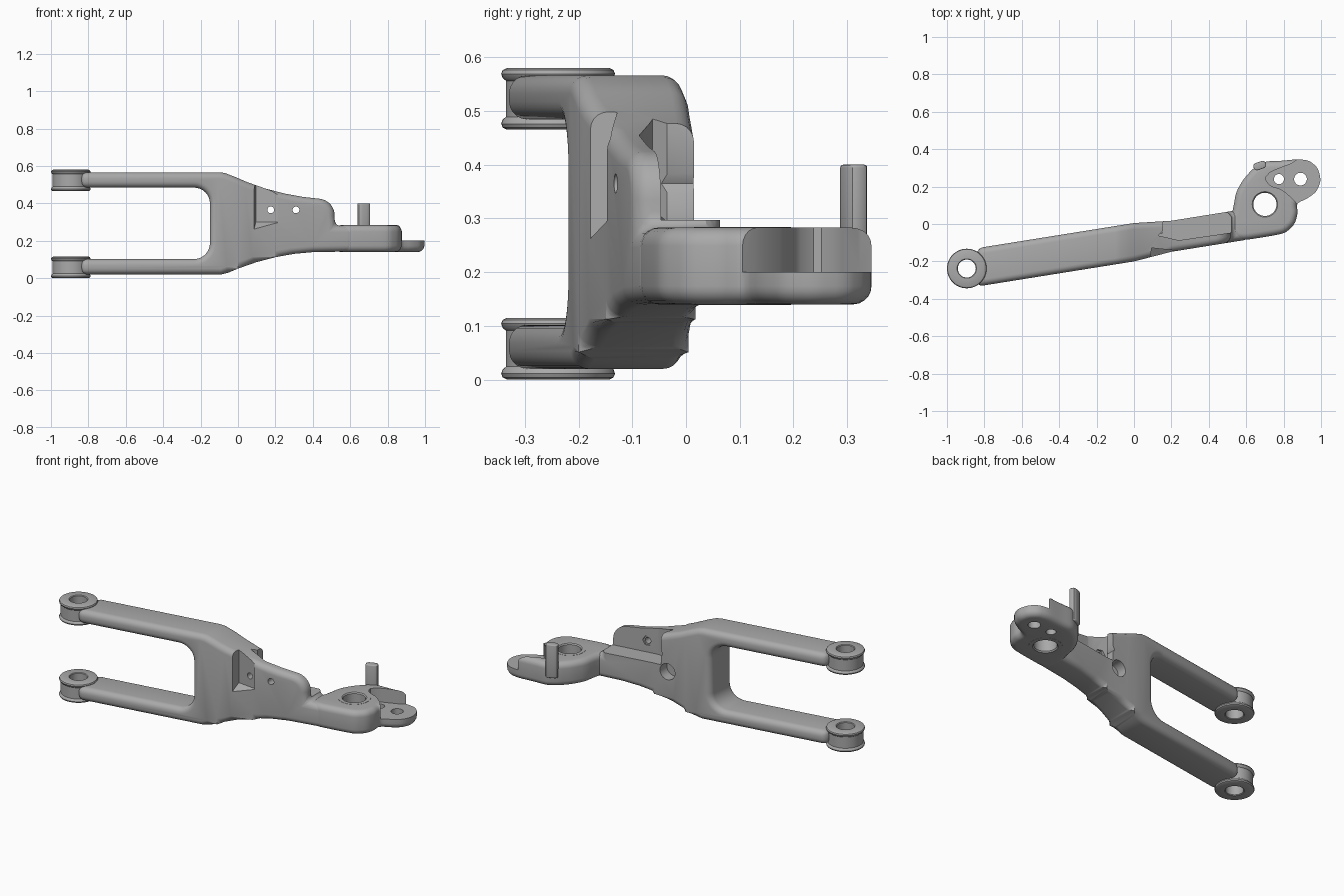
import bpy, bmesh, math

if "Cube" in bpy.data.objects:
    bpy.data.objects.remove(bpy.data.objects["Cube"])

steel = bpy.data.materials.new("cast_grey")
steel.diffuse_color = (0.40, 0.40, 0.40, 1)
steel.use_nodes = True
steel.node_tree.nodes["Principled BSDF"].inputs["Base Color"].default_value = steel.diffuse_color


def to_object(name, bm):
    bmesh.ops.recalc_face_normals(bm, faces=bm.faces)
    mesh = bpy.data.meshes.new(name)
    bm.to_mesh(mesh)
    bm.free()
    ob = bpy.data.objects.new(name, mesh)
    bpy.context.collection.objects.link(ob)
    mesh.materials.append(steel)
    return ob


def prism(points, lo, hi, axis):
    """Extrude a closed outline along y or z."""
    bm = bmesh.new()
    place = (lambda p, h: (p[0], h, p[1])) if axis == "y" else (lambda p, h: (p[0], p[1], h))
    face = bm.faces.new([bm.verts.new(place(p, lo)) for p in points])
    ext = bmesh.ops.extrude_face_region(bm, geom=[face])
    for v in ext["geom"]:
        if isinstance(v, bmesh.types.BMVert):
            v.co = place((v.co.x, v.co.z if axis == "y" else v.co.y), hi)
    return bm


def disc(x, y, r, n=40):
    return [(x + r * math.cos(2 * math.pi * i / n), y + r * math.sin(2 * math.pi * i / n)) for i in range(n)]


def arc(x, y, r, a0, a1, n=8):
    return [(x + r * math.cos(math.radians(a0 + (a1 - a0) * i / n)),
             y + r * math.sin(math.radians(a0 + (a1 - a0) * i / n))) for i in range(n + 1)]


def rounded(points, times=2):
    """Corner-cutting to smooth an outline."""
    for _ in range(times):
        out = []
        for a, b in zip(points, points[1:] + points[:1]):
            out += [(a[0] * .8 + b[0] * .2, a[1] * .8 + b[1] * .2),
                    (a[0] * .2 + b[0] * .8, a[1] * .2 + b[1] * .8)]
        points = out
    return points


def lathe(name, profile, x, y, n=48):
    """Revolve a closed (radius, z) section around a vertical axis."""
    bm = bmesh.new()
    rings = [[bm.verts.new((x + r * math.cos(2 * math.pi * i / n), y + r * math.sin(2 * math.pi * i / n), z))
              for r, z in profile] for i in range(n)]
    m = len(profile)
    for i in range(n):
        a, b = rings[i], rings[(i + 1) % n]
        for j in range(m):
            bm.faces.new((a[j], a[(j + 1) % m], b[(j + 1) % m], b[j]))
    return to_object(name, bm)


def apply(ob, mod):
    bpy.context.view_layer.objects.active = ob
    bpy.ops.object.modifier_apply(modifier=mod.name)


def bevel(ob, width, angle=32, segments=5):
    mod = ob.modifiers.new("round", "BEVEL")
    mod.width, mod.segments = width, segments
    mod.limit_method, mod.angle_limit = "ANGLE", math.radians(angle)
    mod.use_clamp_overlap = False
    apply(ob, mod)


def cut(ob, bm):
    tool = to_object("cutter", bm)
    tool.hide_render = True
    mod = ob.modifiers.new("cut", "BOOLEAN")
    mod.operation, mod.solver, mod.object = "DIFFERENCE", "EXACT", tool
    apply(ob, mod)
    bpy.data.objects.remove(tool)


# Forked body: side outline with rounded window, extruded and skewed in plan
outline = [(-.84, .02), (-.09, .02), (-.05, .03), (0, .051), (.1, .086), (.2, .112), (.3, .13), (.4, .139), (.62, .143),
           (.62, .279), (.517, .279)]
outline += arc(.427, .335, .09, 0, 85)
outline += [(.35, .434), (.25, .452), (.15, .478), (.05, .513), (-.02, .543), (-.07, .562), (-.1, .566), (-.84, .566)]
outline += [(-.84, .484)] + arc(-.235, .399, .085, 90, 0) + arc(-.235, .187, .085, 0, -90) + [(-.84, .102)]
bm = prism(outline, -1, 1, "y")
for x in (0, .2):
    bmesh.ops.bisect_plane(bm, geom=bm.verts[:] + bm.edges[:] + bm.faces[:], plane_co=(x, 0, 0), plane_no=(1, 0, 0))
for v in bm.verts:
    half = .1025 - .0195 * min(max(v.co.x / .2, 0), 1)
    v.co.y = -.0975 + .16 * v.co.x + half * v.co.y
body = to_object("fork_body", bm)
bevel(body, .033)

# Ledge behind the upright plate
cut(body, prism([(.165, .3), (.155, -.035), (.13, -.062), (.24, -.087), (.7, -.02), (.7, .3)], .297, .7, "z"))
# Front pocket with sloping floor
bm = prism([(.065, -.3), (.095, -.128), (.21, -.141), (.25, -.3)], .30, .46, "z")
for v in bm.verts:
    if v.co.y < -.2:
        v.co.z += -.13 if v.co.z < .35 else .2
    elif v.co.z > .4:
        v.co.z = .7
cut(body, bm)
# Bolt holes with hexagonal seats, and the round socket in the back
for x, back in ((.175, -.082), (.31, -.083)):
    cut(body, prism(disc(x, .365, .018, 24), -.4, .05, "y"))
    cut(body, prism(disc(x, .365, .03, 6), back, .03, "y"))
cut(body, prism(disc(.115, .265, .048, 32), -.05, .2, "y"))

# Hub casting with a lowered tab
hub_outline = rounded([(.52, -.05), (.56, -.091), (.74, -.063), (.81, -.048), (.86, .0), (.876, .06), (.868, .11),
                       (.93, .138), (.978, .175), (1.0, .235), (.983, .30), (.94, .338), (.88, .347), (.78, .337),
                       (.70, .335), (.64, .30), (.585, .24), (.545, .17), (.53, .08), (.515, .03)])
hub = to_object("hub", prism(hub_outline, .14, .283, "z"))
bevel(hub, .034, 40)
cut(hub, prism(rounded([(.70, .245), (.725, .205), (.79, .185), (.85, .135), (.885, .09), (1.1, .06), (1.1, .42),
                        (.94, .42), (.87, .333), (.73, .28)], 1), .2, .5, "z"))
for x, y, r in ((.70, .105, .075), (.775, .24, .027), (.89, .24, .034)):
    cut(hub, prism(disc(x, y, r), 0, .6, "z"))

# Bushing in the hub
bushing = lathe("hub_bushing", [(.062, .146), (.068, .139), (.09, .139), (.09, .284), (.068, .284), (.062, .278)], .70, .105)

# Upright locating pin on the rim of the hub
pin_shape = [(.672 + a * .94 - b * .34, .312 + a * .34 + b * .94) for a, b in
             rounded([(-.034, -.02), (.034, -.02), (.034, .02), (-.034, .02)])]
pin = to_object("locating_pin", prism(pin_shape, .2, .4, "z"))
bevel(pin, .006, 50, 3)

# Flanged eyes at the fork ends
parts = [body, hub, bushing, pin]
for name, z in (("lower_eye", 0), ("upper_eye", .465)):
    section = [(.048, .004), (.052, 0), (.095, 0), (.103, .004), (.106, .011), (.103, .019), (.097, .024),
               (.097, .091), (.103, .096), (.106, .104), (.103, .111), (.095, .115), (.052, .115), (.048, .111)]
    parts.append(lathe(name, [(r, h + z) for r, h in section], -.894, -.238))

for ob in parts:
    bpy.ops.object.select_all(action="DESELECT")
    ob.select_set(True)
    bpy.context.view_layer.objects.active = ob
    bpy.ops.object.shade_smooth_by_angle(angle=math.radians(32))
